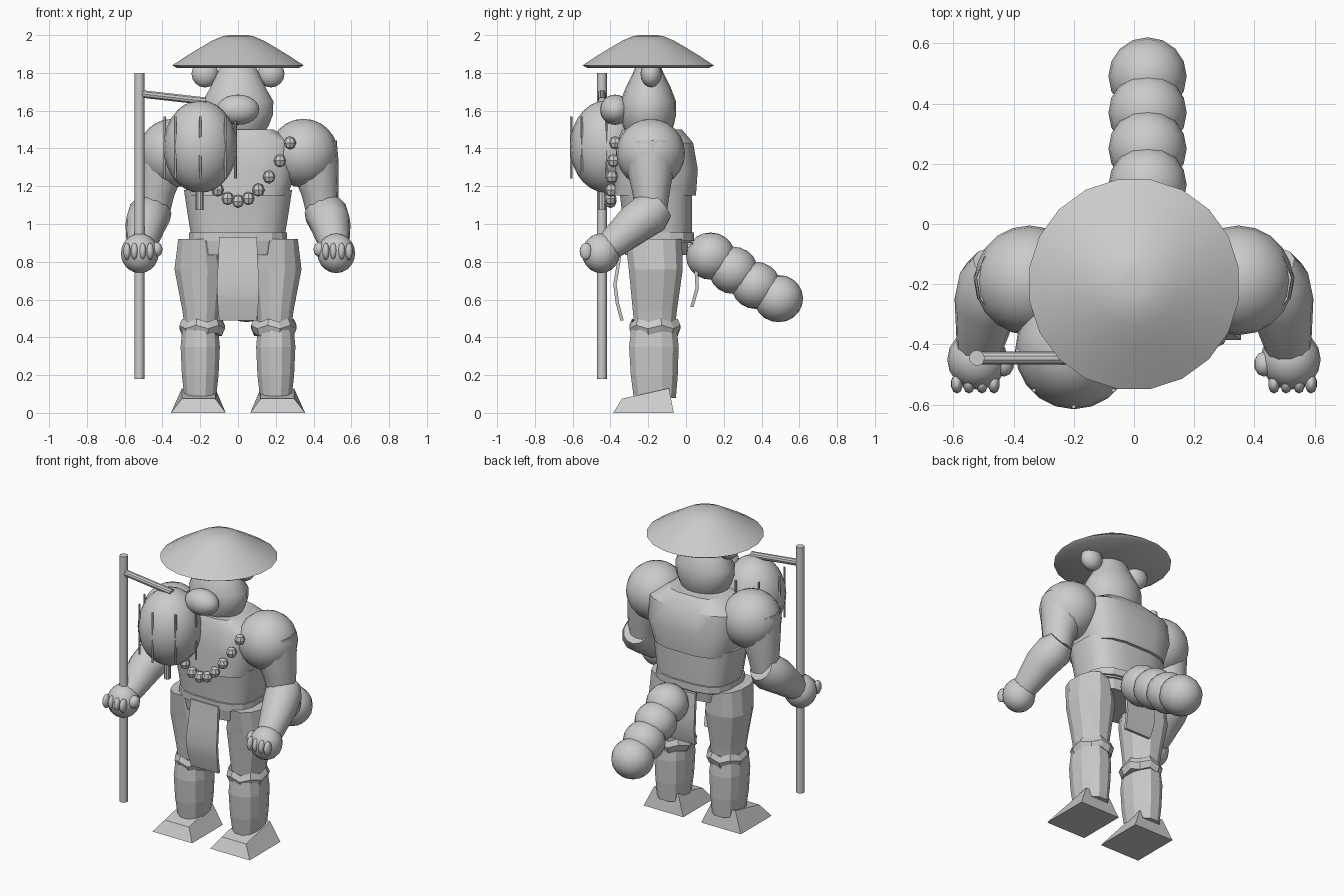
import bpy, bmesh, math
from mathutils import Vector

if "Cube" in bpy.data.objects:
    bpy.data.objects.remove(bpy.data.objects["Cube"])

grey = bpy.data.materials.new("plain_grey")
grey.diffuse_color = (0.6, 0.6, 0.6, 1)
grey.use_nodes = True
grey.node_tree.nodes["Principled BSDF"].inputs["Base Color"].default_value = grey.diffuse_color


def finish(name, bm, smooth=None):
    bmesh.ops.recalc_face_normals(bm, faces=bm.faces)
    me = bpy.data.meshes.new(name)
    bm.to_mesh(me)
    bm.free()
    ob = bpy.data.objects.new(name, me)
    bpy.context.collection.objects.link(ob)
    me.materials.append(grey)
    if smooth:
        bpy.ops.object.select_all(action='DESELECT')
        ob.select_set(True)
        bpy.context.view_layer.objects.active = ob
        bpy.ops.object.shade_smooth_by_angle(angle=math.radians(smooth))
    return ob


def skin(name, rings, smooth=None):
    """Bridge rings of points and cap both ends."""
    bm = bmesh.new()
    loops = [[bm.verts.new(p) for p in r] for r in rings]
    n = len(loops[0])
    for a, b in zip(loops, loops[1:]):
        for i in range(n):
            j = (i + 1) % n
            bm.faces.new((a[i], a[j], b[j], b[i]))
    bm.faces.new(loops[0])
    bm.faces.new(loops[-1])
    return finish(name, bm, smooth)


def loft(name, rows, n=12, power=1.0, wave=0.0, smooth=None):
    """Rows are (x centre, y centre, z, x radius, y radius)."""
    rings = []
    for cx, cy, z, rx, ry in rows:
        ring = []
        for i in range(n):
            a = 2 * math.pi * (i + 0.5) / n
            c, s = math.cos(a), math.sin(a)
            ring.append((cx + rx * math.copysign(abs(c) ** power, c),
                         cy + ry * math.copysign(abs(s) ** power, s),
                         z + wave * (-1) ** i))
        rings.append(ring)
    return skin(name, rings, smooth)


def tube(name, stops, n=12, smooth=35):
    """Stops are (point, radius); rings are square to the overall direction."""
    pts = [Vector(p) for p, r in stops]
    q = (pts[-1] - pts[0]).to_track_quat('Z', 'Y')
    rings = [[p + q @ Vector((r * math.cos(2 * math.pi * i / n),
                              r * math.sin(2 * math.pi * i / n), 0))
              for i in range(n)] for p, (_, r) in zip(pts, stops)]
    return skin(name, rings, smooth)


def ball(name, centre, radii, u=20, v=12, smooth=60):
    bm = bmesh.new()
    bmesh.ops.create_uvsphere(bm, u_segments=u, v_segments=v, radius=1)
    for p in bm.verts:
        p.co = Vector([c + k * r for c, k, r in zip(centre, p.co, radii)])
    return finish(name, bm, smooth)


def flap(name, profile, half_width, thick=0.018):
    """Hanging cloth: a (y, z) profile swept across x."""
    rings = []
    for (y, z), w in zip(profile, half_width):
        rings.append([(-w, y, z), (w, y, z), (w, y + thick, z), (-w, y + thick, z)])
    return skin(name, rings, 35)


# Straw hat
loft("hat", [(0, -.2, 1.825, .325, .325), (0, -.2, 1.84, .352, .352), (0, -.2, 1.89, .275, .275),
             (0, -.2, 1.935, .2, .2), (0, -.2, 1.97, .14, .14), (0, -.2, 1.995, .08, .08),
             (0, -.2, 2.0, .04, .04)], n=20, smooth=40)

# Head and snout
loft("head", [(0, -.2, 1.47, .13, .11), (0, -.2, 1.52, .165, .135), (0, -.2, 1.58, .188, .148),
              (0, -.2, 1.65, .19, .147), (0, -.2, 1.72, .15, .12), (0, -.2, 1.79, .115, .085),
              (0, -.2, 1.85, .09, .06)], n=18, smooth=50)
ball("snout", (0, -.375, 1.605), (.113, .08, .08))

# Torso
loft("waist", [(0, -.15, .9, .245, .18), (0, -.15, 1.0, .262, .185), (0, -.16, 1.18, .29, .195)],
     n=16, power=.65, smooth=35)
loft("chest", [(0, -.165, 1.15, .268, .22), (0, -.155, 1.29, .31, .22), (0, -.165, 1.43, .31, .205),
               (0, -.18, 1.5, .19, .16)], n=16, power=.6, smooth=35)
loft("belt", [(0, -.15, .91, .262, .195), (0, -.15, .955, .262, .195)], n=16, power=.65)
loft("hips", [(0, -.16, .835, .2, .165), (0, -.16, .93, .22, .18)], n=16, power=.5)
flap("front_cloth", [(-.352, .93), (-.365, .8), (-.385, .68), (-.372, .58), (-.348, .49)],
     (.1, .105, .112, .108, .1))
flap("back_cloth", [(.03, .9), (.045, .76), (.05, .66), (.022, .56)], (.1, .105, .105, .095))

# Necklace beads
for x, y, z in [(0, -.4, 1.12), (.055, -.4, 1.135), (.108, -.397, 1.18), (.165, -.393, 1.25),
                (.222, -.385, 1.335), (.275, -.375, 1.43)]:
    for s in ((1, -1) if x else (1,)):
        ball("bead", (s * x, y, z), (.033, .033, .036), 8, 4, None)

for side, s in (("right", -1), ("left", 1)):
    # Ears
    ball(side + "_ear", (s * .175, -.185, 1.795), (.073, .056, .072), 14, 8)

    # Legs
    loft(side + "_thigh", [(s * .195, -.165, .45, .09, .11), (s * .197, -.165, .54, .1, .12),
                           (s * .205, -.16, .76, .135, .147), (s * .212, -.172, .92, .108, .155)],
         n=12, power=.85)
    loft(side + "_knee_band", [(s * .19, -.165, .415, .108, .125), (s * .19, -.165, .455, .125, .14),
                               (s * .19, -.165, .49, .108, .125)], n=12, wave=.009)
    loft(side + "_calf", [(s * .2, -.165, .08, .086, .115), (s * .2, -.168, .2, .1, .128),
                          (s * .2, -.17, .35, .107, .135), (s * .2, -.17, .44, .098, .125)],
         n=12, power=.85)
    skin(side + "_foot", [
        [(s * x, y, 0) for x, y in ((.065, -.385), (.355, -.385), (.355, -.065), (.065, -.065))],
        [(s * x, y, z) for x, y, z in ((.12, -.34, .075), (.297, -.34, .075),
                                       (.297, -.09, .13), (.12, -.09, .13))]])

    # Arms
    ball(side + "_shoulder", (s * .347, -.187, 1.375), (.182, .182, .182))
    tube(side + "_upper_arm", [((s * .385, -.19, 1.42), .14), ((s * .405, -.19, 1.31), .13),
                               ((s * .435, -.185, 1.17), .1), ((s * .445, -.185, 1.07), .085)])
    tube(side + "_forearm", [((s * .455, -.13, 1.1), .08), ((s * .465, -.185, 1.06), .115),
                             ((s * .49, -.27, 1.0), .108), ((s * .515, -.42, .87), .075)])
    ball(side + "_hand", (s * .52, -.45, .845), (.1, .1, .105), 16, 10)
    for x in (.465, .505, .548, .588):
        ball(side + "_finger", (s * x, -.53, .855), (.02, .033, .045), 10, 8)
    ball(side + "_thumb", (s * .432, -.465, .865), (.034, .042, .04), 10, 8)

# Tail of overlapping balls
for y, z in ((.13, .83), (.25, .755), (.37, .675), (.49, .605)):
    ball("tail_ball", (.045, y, z), (.13, .13, .125), 16, 10)

# Staff with its lantern
tube("staff", [((-.522, -.445, .18), .026), ((-.522, -.445, 1.8), .026)])
tube("lantern_arm", [((-.522, -.445, 1.69), .021), ((-.17, -.445, 1.65), .021)], 10)
ball("lantern", (-.2, -.42, 1.41), (.195, .195, .245), 20, 14)
tube("lantern_tassel", [((-.204, -.445, 1.075), .021), ((-.204, -.445, 1.22), .021)], 10)
for i in range(8):
    a = i * math.pi / 4
    x, y = -.2 + .187 * math.cos(a), -.42 + .187 * math.sin(a)
    tube("lantern_rib", [((x, y, 1.24), .007), ((x, y, 1.57), .007)], 6)
